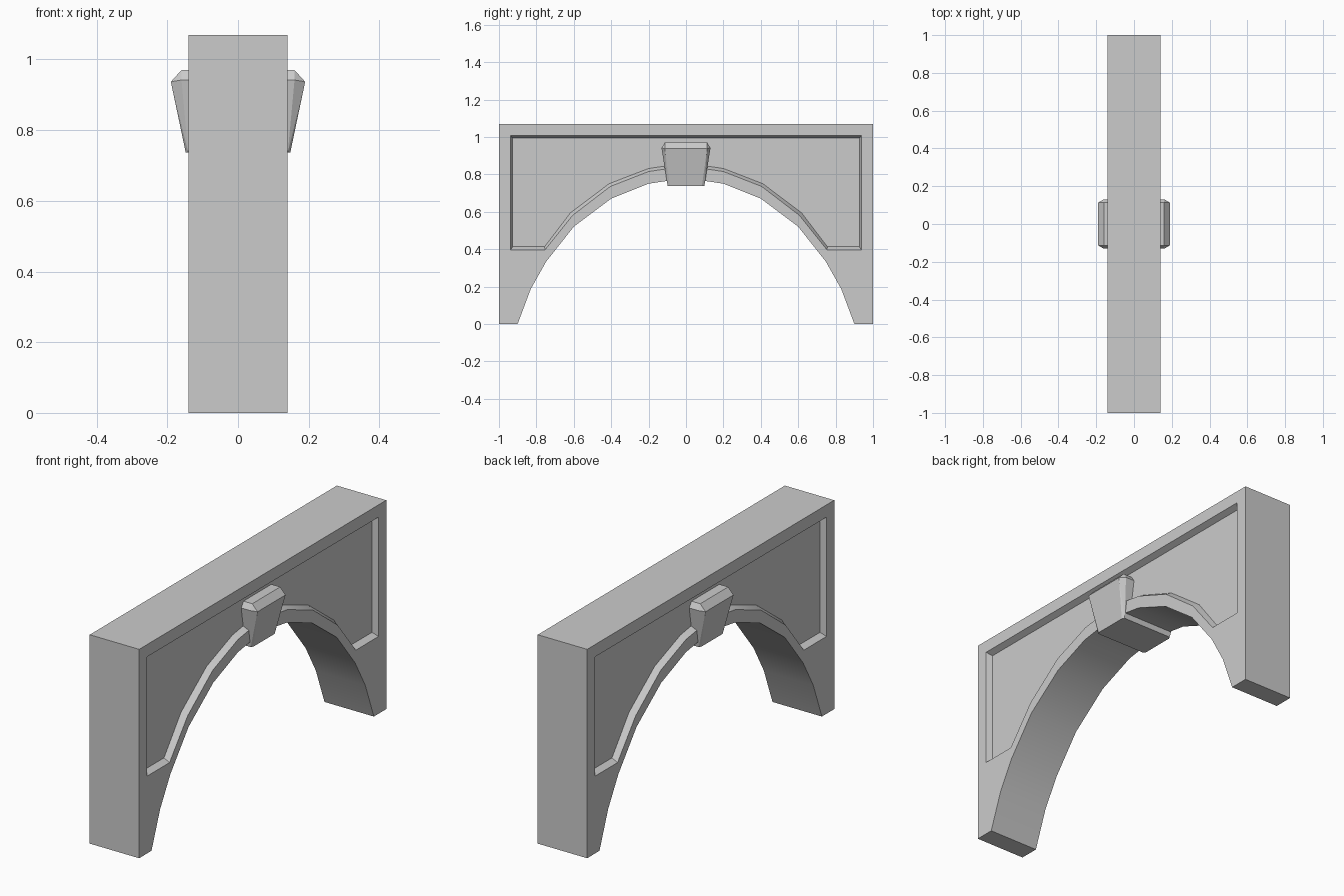
import bpy, bmesh

cube = bpy.data.objects.get("Cube")
if cube:
    bpy.data.objects.remove(cube, do_unlink=True)

HALF = 0.14      # half thickness of the wall
DEPTH = 0.03     # depth of the sunken panels
TOP = 1.07

stone = bpy.data.materials.new("grey_stone")
stone.use_nodes = True
grey = (0.6, 0.6, 0.6, 1)
stone.diffuse_color = grey
stone.node_tree.nodes["Principled BSDF"].inputs["Base Color"].default_value = grey


def mirrored(half):
    """Complete a +y to centre profile with its mirror image."""
    return half + [(-y, z) for y, z in reversed(half[:-1])]


def finish(name, bm):
    bmesh.ops.remove_doubles(bm, verts=bm.verts, dist=1e-5)
    bmesh.ops.recalc_face_normals(bm, faces=bm.faces)
    mesh = bpy.data.meshes.new(name)
    bm.to_mesh(mesh)
    bm.free()
    mesh.materials.append(stone)
    obj = bpy.data.objects.new(name, mesh)
    bpy.context.collection.objects.link(obj)
    return obj


# Profiles in the y-z plane, from the +y side to the crown
soffit = mirrored([(0.9, 0), (0.83, 0.187), (0.748, 0.333), (0.6, 0.52),
                   (0.4, 0.67), (0.2, 0.75), (0, 0.78)])
rim_low = mirrored([(0.938, 0.396), (0.754, 0.396), (0.607, 0.58),
                    (0.405, 0.735), (0.2, 0.815), (0, 0.845)])
floor_low = mirrored([(0.927, 0.413), (0.756, 0.413), (0.618, 0.594),
                      (0.411, 0.75), (0.201, 0.831), (0, 0.861)])
rim = rim_low + [(-0.938, 1.007), (0.938, 1.007)]
floor = floor_low + [(-0.927, 0.993), (0.927, 0.993)]
outline = [(1, 0)] + soffit + [(-1, 0), (-1, TOP), (1, TOP)]

# Arched wall with a sunken panel on both sides
bm = bmesh.new()


def face(points):
    bm.faces.new([bm.verts.new(p) for p in points])


def band(a, xa, b, xb):
    """Join two matching closed loops with quads."""
    for i in range(len(a)):
        j = (i + 1) % len(a)
        face([(xa, *a[i]), (xa, *a[j]), (xb, *b[j]), (xb, *b[i])])


for side in (-1, 1):
    x = side * HALF
    inner = side * (HALF - DEPTH)
    below = outline[:-2] + rim_low[::-1]
    above = outline[-3:] + [outline[0], rim[0], rim[-1], rim[-2], rim[-3]]
    for border in (below, above):
        face([(x, y, z) for y, z in border])
    band(rim, x, floor, inner)
    face([(inner, y, z) for y, z in floor])
band(outline, -HALF, outline, HALF)
wall = finish("arch_wall", bm)
bpy.ops.object.select_all(action="DESELECT")
wall.select_set(True)
bpy.context.view_layer.objects.active = wall
bpy.ops.object.shade_smooth_by_angle(angle=0.52)

# Tapered keystone with chamfered edges, running through the wall
corner = [(0.19, 0.113, 0.937), (0.16, 0.113, 0.97), (0.16, 0.131, 0.942),
          (0.141, 0.098, 0.737), (0.148, 0.085, 0.737)]
bm = bmesh.new()
for sx in (-1, 1):
    for sy in (-1, 1):
        for px, py, pz in corner:
            bm.verts.new((sx * px, sy * py, pz))
bmesh.ops.convex_hull(bm, input=bm.verts)
bmesh.ops.dissolve_limit(bm, angle_limit=0.02, verts=bm.verts, edges=bm.edges)
finish("keystone", bm)
